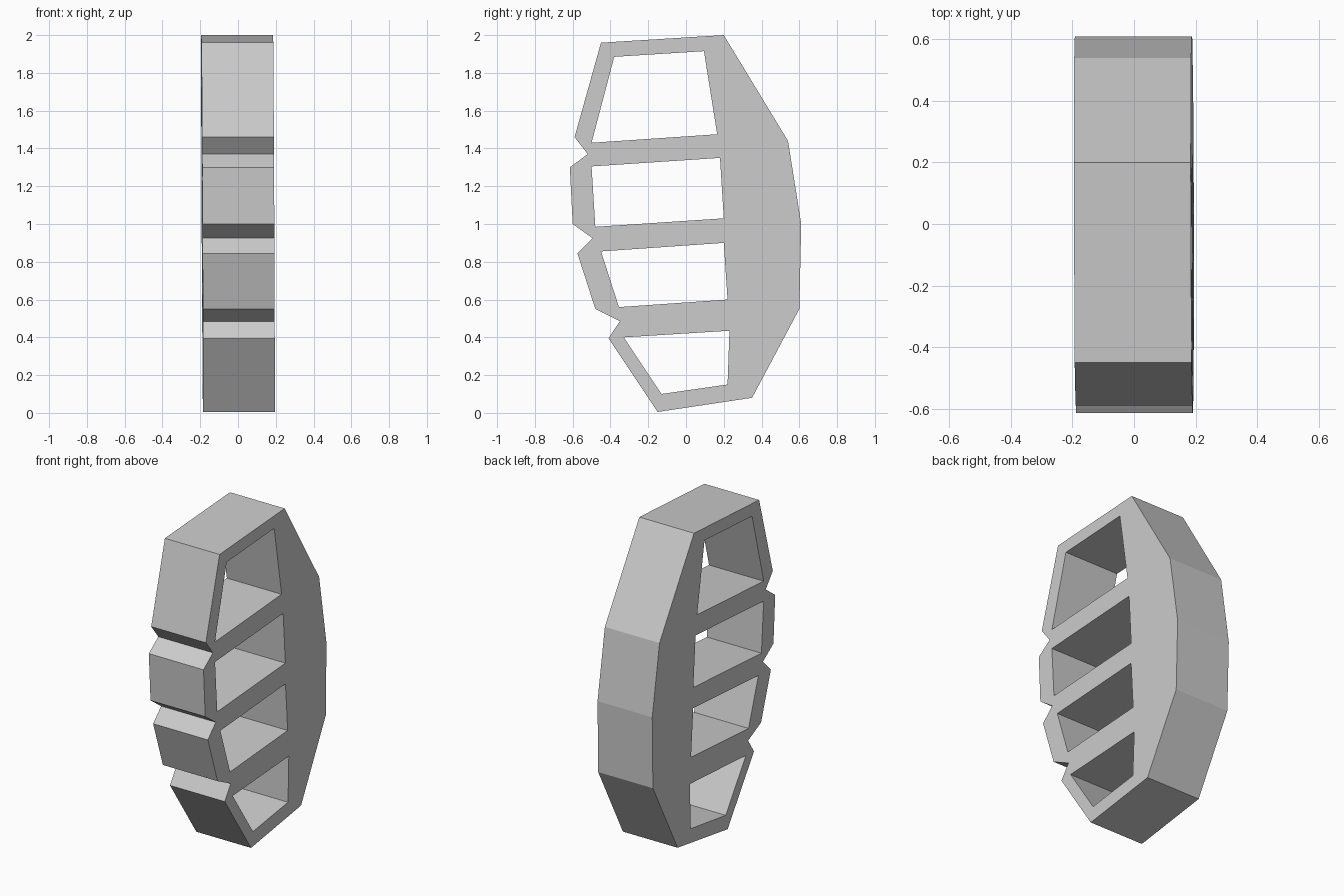
import bpy
import bmesh
from mathutils import Vector, Matrix

cube = bpy.data.objects.get("Cube")
if cube:
    bpy.data.objects.remove(cube, do_unlink=True)

HALF_WIDTH = 0.19

# Side profile (y, z): curved back, four notched finger segments at the front
outline = [(-.15, .005), (.35, .08), (.6, .55), (.61, 1), (.54, 1.44),
           (.2, 2), (-.45, 1.96), (-.59, 1.46), (-.52, 1.37), (-.615, 1.3),
           (-.6, 1), (-.495, .925), (-.575, .845), (-.48, .55),
           (-.35, .485), (-.41, .395)]

# Four finger openings, from top to bottom
openings = [
    [(-.38, 1.885), (.095, 1.915), (.165, 1.475), (-.5, 1.43)],
    [(-.5, 1.305), (.18, 1.35), (.2, 1.03), (-.48, .985)],
    [(-.45, .855), (.2, .9), (.22, .6), (-.355, .56)],
    [(-.33, .4), (.23, .435), (.22, .15), (-.13, .1)],
]


def add_loop(bm, points):
    """Add a closed loop of edges on the right side plane."""
    verts = [bm.verts.new((-HALF_WIDTH, y, z)) for y, z in points]
    return [bm.edges.new((v, verts[i - 1])) for i, v in enumerate(verts)]


# Fill the profile around the openings and extrude it across the width
bm = bmesh.new()
edges = []
for loop in [outline] + openings:
    edges += add_loop(bm, loop)
bmesh.ops.triangle_fill(bm, edges=edges, use_beauty=True)
side = bmesh.ops.extrude_face_region(bm, geom=list(bm.faces))
moved = [g for g in side["geom"] if isinstance(g, bmesh.types.BMVert)]
bmesh.ops.translate(bm, verts=moved, vec=Vector((2 * HALF_WIDTH, 0, 0)))
bmesh.ops.recalc_face_normals(bm, faces=bm.faces)

# Very slight lean of the whole piece
lean = Matrix.Identity(3)
lean[0][1], lean[0][2] = -.004, -.005
for v in bm.verts:
    v.co = lean @ (v.co - Vector((0, 0, 1))) + Vector((0, 0, 1))

mesh = bpy.data.meshes.new("finger_grip")
bm.to_mesh(mesh)
bm.free()
grip = bpy.data.objects.new("finger_grip", mesh)
bpy.context.collection.objects.link(grip)

# Plain light grey
grey = bpy.data.materials.new("light_grey")
grey.use_nodes = True
colour = (.6, .6, .6, 1)
grey.diffuse_color = colour
grey.node_tree.nodes["Principled BSDF"].inputs["Base Color"].default_value = colour
mesh.materials.append(grey)
